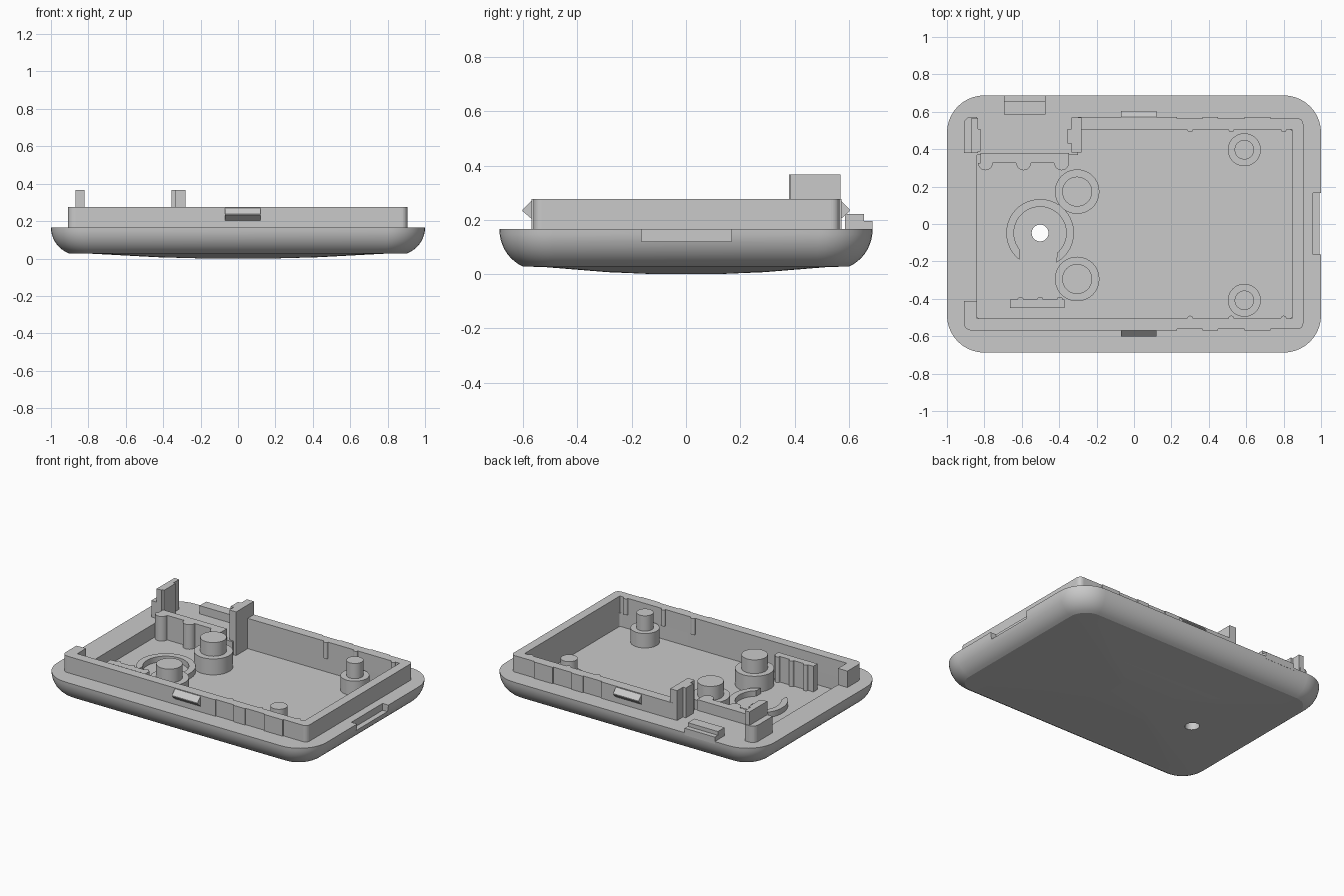
import bpy, bmesh, math

cube = bpy.data.objects.get("Cube")
if cube:
    bpy.data.objects.remove(cube)

grey = bpy.data.materials.new("grey_plastic")
grey.use_nodes = True
colour = (0.59, 0.59, 0.59, 1)
grey.diffuse_color = colour
grey.node_tree.nodes["Principled BSDF"].inputs["Base Color"].default_value = colour

FLOOR, RIM, LIP, POST = 0.073, 0.166, 0.276, 0.366
BASE = FLOOR - 0.005


def finish(name, bm, smooth=False):
    bmesh.ops.recalc_face_normals(bm, faces=bm.faces)
    mesh = bpy.data.meshes.new(name)
    bm.to_mesh(mesh)
    bm.free()
    mesh.materials.append(grey)
    obj = bpy.data.objects.new(name, mesh)
    bpy.context.collection.objects.link(obj)
    if smooth:
        activate(obj)
        bpy.ops.object.shade_smooth_by_angle(angle=math.radians(30))
    return obj


def activate(obj):
    bpy.ops.object.select_all(action='DESELECT')
    obj.select_set(True)
    bpy.context.view_layer.objects.active = obj


def prism(name, pts, z0, z1, smooth=False):
    bm = bmesh.new()
    face = bm.faces.new([bm.verts.new((x, y, z0)) for x, y in pts])
    top = bmesh.ops.extrude_face_region(bm, geom=[face])["geom"]
    bmesh.ops.translate(bm, vec=(0, 0, z1 - z0),
                        verts=[v for v in top if isinstance(v, bmesh.types.BMVert)])
    return finish(name, bm, smooth)


def box(name, x0, x1, y0, y1, z0, z1):
    return prism(name, [(x0, y0), (x1, y0), (x1, y1), (x0, y1)], z0, z1)


def arc(cx, cy, r, a0, a1, n):
    angles = [math.radians(a0 + (a1 - a0) * i / n) for i in range(n + 1)]
    return [(cx + r * math.cos(a), cy + r * math.sin(a)) for a in angles]


def cylinder(name, x, y, r, z0, z1):
    return prism(name, arc(x, y, r, 0, 360, 40)[:-1], z0, z1, True)


def rounded(x0, x1, y0, y1, r, n=10):
    return (arc(x1 - r, y1 - r, r, 0, 90, n) + arc(x0 + r, y1 - r, r, 90, 180, n)
            + arc(x0 + r, y0 + r, r, 180, 270, n) + arc(x1 - r, y0 + r, r, 270, 360, n))


def cut(target, cutter):
    mod = target.modifiers.new("cut", 'BOOLEAN')
    mod.operation, mod.solver, mod.object = 'DIFFERENCE', 'EXACT', cutter
    activate(target)
    bpy.ops.object.modifier_apply(modifier=mod.name)
    bpy.data.objects.remove(cutter)


# Shell: domed underside, circular-arc flank, flat rim, then the cavity
EDGE, SWEEP, STEP_COUNT = 0.028, math.radians(69), 9
loops = []
for f, z in [(0.2, 0.0), (0.48, 0.007), (0.87, 0.026), (1, EDGE)]:
    loops.append((rounded(-0.905 * f, 0.905 * f, -0.6 * f, 0.6 * f, 0.12 * f), z))
for i in range(1, STEP_COUNT + 1):
    t = SWEEP * (1 - i / STEP_COUNT)
    k = 1 - (1 - math.cos(t)) / (1 - math.cos(SWEEP))
    z = RIM - (RIM - EDGE) * math.sin(t) / math.sin(SWEEP)
    loops.append((rounded(-0.905 - 0.095 * k, 0.905 + 0.095 * k,
                          -0.6 - 0.0875 * k, 0.6 + 0.0875 * k, 0.12 + 0.08 * k), z))
for z in (RIM, FLOOR):
    loops.append((rounded(-0.84, 0.845, -0.505, 0.506, 0.015), z))
bm = bmesh.new()
rings = [[bm.verts.new((x, y, z)) for x, y in pts] for pts, z in loops]
for a, b in zip(rings, rings[1:]):
    for i in range(len(a)):
        j = (i + 1) % len(a)
        bm.faces.new((a[i], a[j], b[j], b[i]))
bm.faces.new(rings[0])
bm.faces.new(rings[-1])
shell = finish("shell", bm)
cut(shell, cylinder("hole_cutter", -0.502, -0.048, 0.045, -0.1, 0.1))
cut(shell, box("notch_cutter", 0.957, 1.1, -0.164, 0.167, 0.12, 0.3))
activate(shell)
bpy.ops.object.shade_smooth_by_angle(angle=math.radians(17))

# Raised lip: C-shaped, open on the left side and at the back-left corner
STEPS = [0.23, 0.365, 0.45, 0.59, 0.73]


def stepped(y_full, y_low):
    pts, ys = [], (y_full, y_low)
    for i, x in enumerate(STEPS):
        pts += [(x, ys[i % 2]), (x, ys[1 - i % 2])]
    return pts


front = [(-0.84, -0.413), (-0.91, -0.413)] + arc(-0.87, -0.529, 0.04, 180, 270, 6)
right = arc(0.875, -0.532, 0.03, 270, 360, 6) + arc(0.875, 0.535, 0.03, 0, 90, 6)
outer = front + stepped(-0.569, -0.562) + right + stepped(0.572, 0.565)[::-1]
inner = [(-0.3, 0.572), (-0.3, 0.506), (0.845, 0.506), (0.845, -0.505), (-0.84, -0.505)]
prism("lip_wall", outer + inner, RIM, LIP)
prism("lip_corner", [(-0.84, 0.38), (-0.84, 0.573)]
      + arc(-0.87, 0.533, 0.04, 90, 180, 6) + [(-0.91, 0.38)], RIM, LIP)

# Half-round ribs on the inside of the lip
for x in (0.3, 0.52, 0.8):
    prism("back_rib", arc(x, 0.507, 0.016, 180, 360, 8), RIM, LIP)
    prism("front_rib", arc(x, -0.506, 0.016, 0, 180, 8), RIM, LIP)

# Wedge clips on the front and back of the lip
for name, y, out in (("front_clip", -0.565, -0.602), ("back_clip", 0.567, 0.603)):
    bm = bmesh.new()
    ends = [[bm.verts.new((x, *p)) for p in ((y, 0.2), (out, 0.232), (out, 0.238), (y, 0.275))]
            for x in (-0.07, 0.12)]
    for i in range(4):
        j = (i + 1) % 4
        bm.faces.new((ends[0][i], ends[0][j], ends[1][j], ends[1][i]))
    bm.faces.new(ends[0])
    bm.faces.new(ends[1])
    finish(name, bm)

# Connector bay: shelf, two tall posts with guide flanges, stepped tab
box("bay_shelf", -0.84, -0.3, 0.37, 0.506, BASE, RIM)
box("left_post", -0.87, -0.835, 0.38, 0.568, RIM, POST)
box("left_post_flange", -0.84, -0.82, 0.387, 0.508, RIM, POST)
box("right_post", -0.333, -0.282, 0.383, 0.57, BASE, POST)
box("right_post_flange", -0.355, -0.325, 0.43, 0.508, BASE, POST)
box("tab_step", -0.695, -0.472, 0.585, 0.6875, 0.15, 0.196)
box("tab_ridge", -0.695, -0.472, 0.585, 0.655, 0.15, 0.221)


def holder(name, x0, x1, y0, y1, bumps, r, side, top):
    # Upright plate with a row of half-round bumps on one face
    box(name, x0, x1, y0, y1, BASE, top)
    y, start = (y0, 180) if side < 0 else (y1, 0)
    for x in bumps:
        prism(name + "_bump", arc(x, y, r, start, start + 180, 10), BASE, top, True)


holder("back_holder", -0.822, -0.347, 0.327, 0.379, (-0.795, -0.59, -0.387), 0.04, -1, 0.238)
holder("front_holder", -0.662, -0.372, -0.45, -0.405, (-0.607, -0.502, -0.397), 0.016, 1, 0.245)

# Stepped bosses
for x, y, r, pin, shoulder in ((-0.304, 0.173, 0.119, 0.08, 0.18), (-0.304, -0.294, 0.119, 0.08, 0.18),
                               (0.59, 0.397, 0.088, 0.052, 0.17), (0.59, -0.408, 0.088, 0.052, 0.17)):
    cylinder("boss", x, y, r, BASE, shoulder)
    cylinder("boss_pin", x, y, pin, shoulder - 0.005, 0.272)

# Broken ring around the hole
prism("hole_ring", arc(-0.502, -0.048, 0.181, -61, 232, 40)
      + arc(-0.502, -0.048, 0.14, 218, -50, 40), BASE, 0.11, True)
